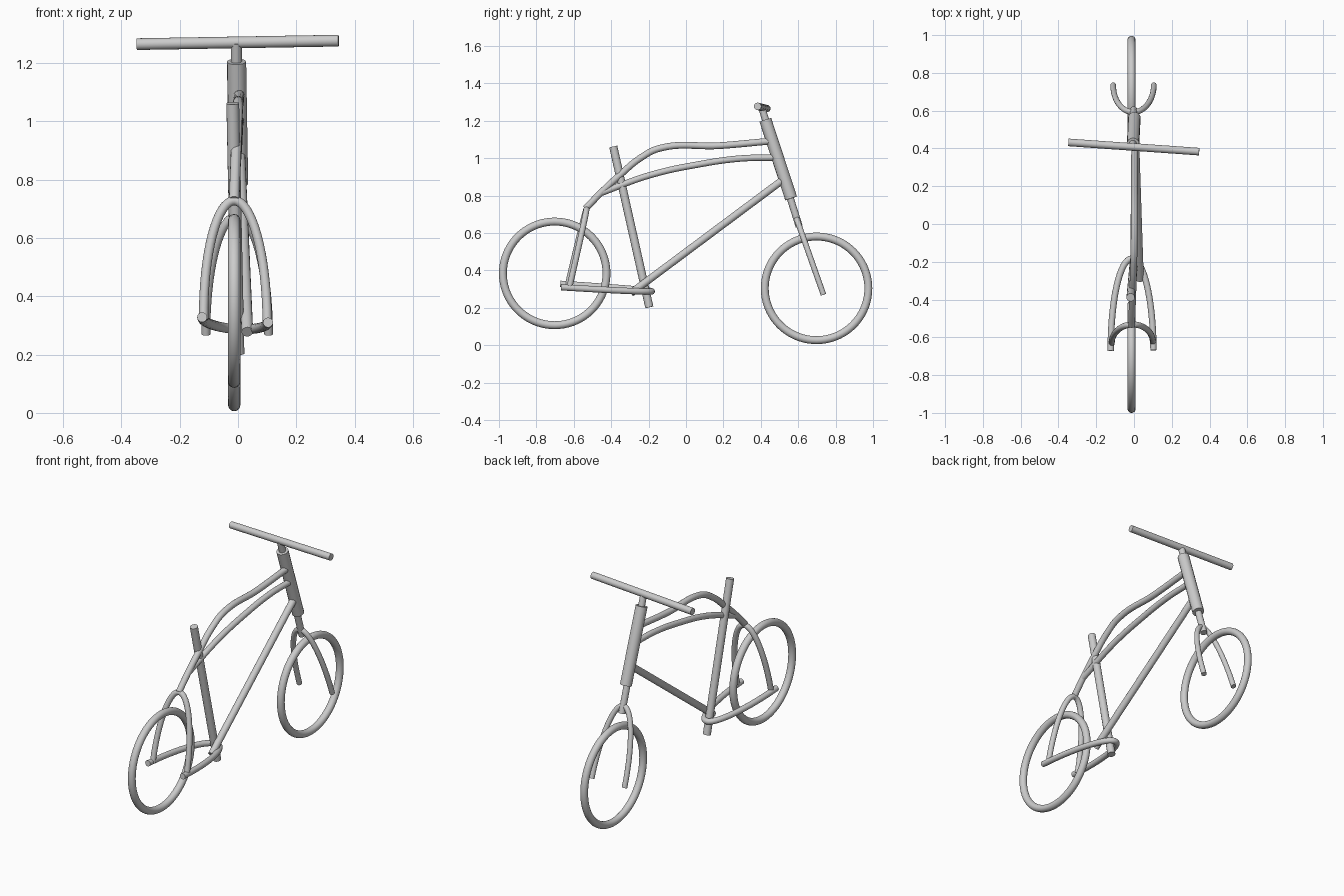
import bpy
from math import sin, cos, pi, radians
from mathutils import Vector

if "Cube" in bpy.data.objects:
    bpy.data.objects.remove(bpy.data.objects["Cube"])


def tube(name, pts, r, smooth_path=False):
    """Capped round tube along a path, turned into a mesh."""
    cu = bpy.data.curves.new(name, 'CURVE')
    cu.dimensions = '3D'
    cu.bevel_depth = r
    cu.bevel_resolution = 6
    cu.use_fill_caps = True
    cu.resolution_u = 10
    if smooth_path:
        sp = cu.splines.new('BEZIER')
        sp.bezier_points.add(len(pts) - 1)
        for bp, p in zip(sp.bezier_points, pts):
            bp.co = p
            bp.handle_left_type = bp.handle_right_type = 'AUTO'
    else:
        sp = cu.splines.new('POLY')
        sp.points.add(len(pts) - 1)
        for q, p in zip(sp.points, pts):
            q.co = (*p, 1)
    ob = bpy.data.objects.new(name, cu)
    bpy.context.collection.objects.link(ob)
    bpy.ops.object.select_all(action='DESELECT')
    ob.select_set(True)
    bpy.context.view_layer.objects.active = ob
    bpy.ops.object.convert(target='MESH')
    bpy.ops.object.shade_smooth_by_angle(angle=radians(40))


def arch(name, apex, left, right, r, n=32):
    """Half-ellipse tube from the left end over the apex to the right end."""
    apex, left, right = Vector(apex), Vector(left), Vector(right)
    mid, half = (left + right) / 2, (right - left) / 2
    pts = [mid - half * cos(pi * i / n) + (apex - mid) * sin(pi * i / n)
           for i in range(n + 1)]
    tube(name, pts, r)


# wheels
for name, y, z in (("rear_wheel", -0.702, 0.384), ("front_wheel", 0.698, 0.304)):
    bpy.ops.mesh.primitive_torus_add(
        major_radius=0.277, minor_radius=0.021, major_segments=72, minor_segments=20,
        location=(-0.013, y, z), rotation=(0, pi / 2, 0))
    bpy.context.object.name = name
    bpy.ops.object.shade_smooth_by_angle(angle=radians(60))

# steering
tube("head_tube", [(-0.005, 0.424, 1.205), (0.002, 0.562, 0.785)], 0.033)
tube("steerer", [(-0.006, 0.405, 1.27), (-0.002, 0.605, 0.635)], 0.019)
tube("handlebar", [(-0.347, 0.432, 1.265), (0.345, 0.383, 1.277)], 0.02)
arch("front_fork", (-0.004, 0.592, 0.675), (-0.11, 0.735, 0.27), (0.105, 0.735, 0.27), 0.015)

# main frame
tube("top_tube", [(0.004, 0.44, 1.09), (0.002, 0.18, 1.067), (0, -0.14, 1.053),
                  (-0.003, -0.245, 1.0), (-0.006, -0.353, 0.91),
                  (-0.01, -0.46, 0.81), (-0.013, -0.537, 0.73)], 0.018, True)
tube("middle_tube", [(0.004, 0.475, 1.003), (0.002, 0.29, 0.998), (0, 0.075, 0.968),
                     (-0.003, -0.19, 0.91), (-0.01, -0.46, 0.812)], 0.017, True)
tube("down_tube", [(0.005, 0.51, 0.878), (0.032, -0.295, 0.278)], 0.02)
tube("seat_tube", [(-0.018, -0.389, 1.062), (0.0, -0.196, 0.203)], 0.022)

# rear stays
arch("seat_stay", (-0.012, -0.532, 0.728), (-0.118, -0.632, 0.32), (0.1, -0.622, 0.315), 0.016)
arch("chain_stay", (-0.012, -0.183, 0.288), (-0.123, -0.672, 0.328), (0.103, -0.668, 0.31), 0.017)
